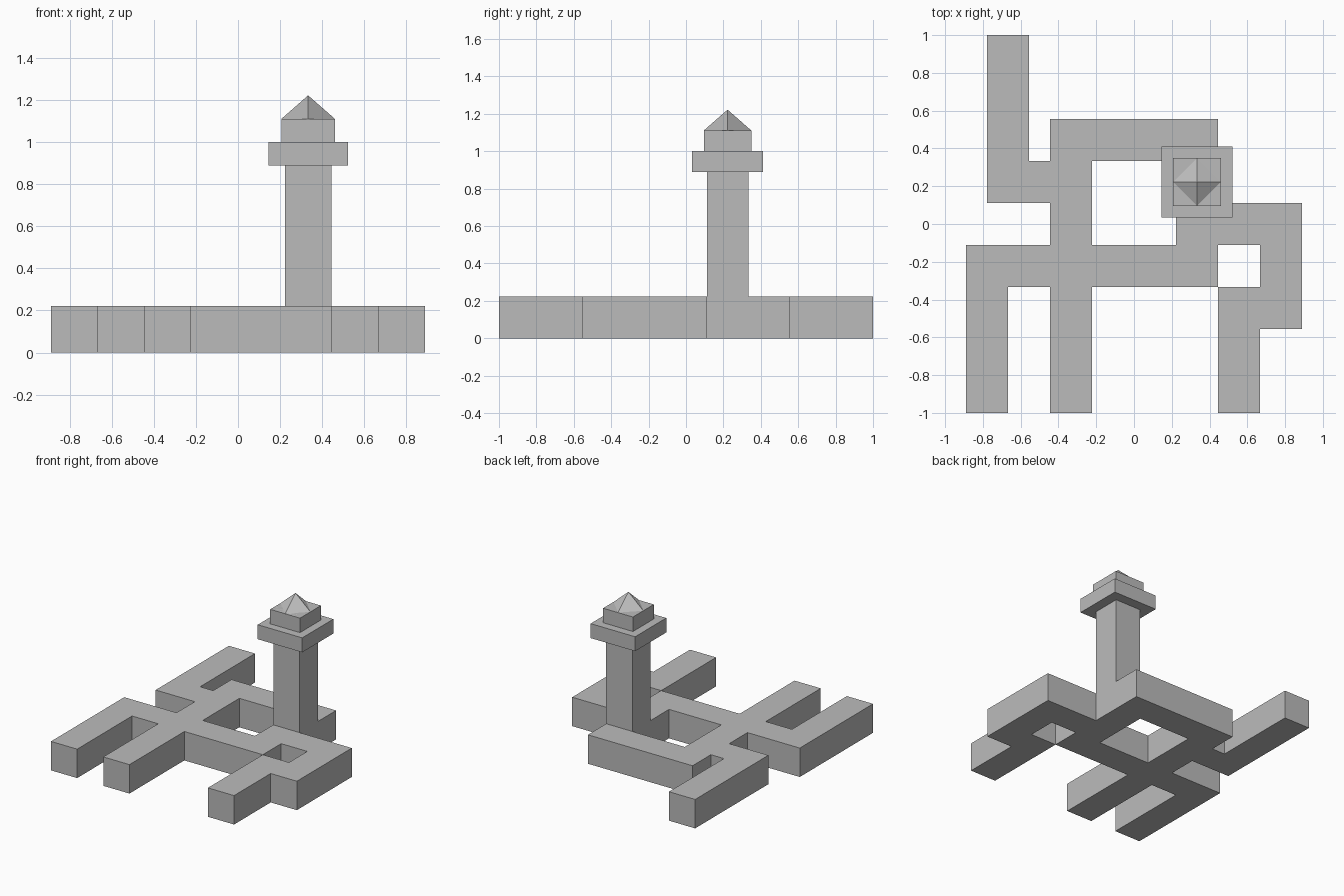
import bpy
import bmesh
from mathutils import Vector

if "Cube" in bpy.data.objects:
    bpy.data.objects.remove(bpy.data.objects["Cube"], do_unlink=True)

U = 2 / 9                       # width of one bar
TOWER = Vector((1.5 * U, U, 0))  # tower axis

grey = bpy.data.materials.new("plain grey")
grey.use_nodes = True
colour = (0.5, 0.5, 0.5, 1)
grey.diffuse_color = colour
grey.node_tree.nodes["Principled BSDF"].inputs["Base Color"].default_value = colour


def finish(name, bm):
    bmesh.ops.recalc_face_normals(bm, faces=bm.faces)
    mesh = bpy.data.meshes.new(name)
    bm.to_mesh(mesh)
    bm.free()
    mesh.materials.append(grey)
    obj = bpy.data.objects.new(name, mesh)
    bpy.context.collection.objects.link(obj)
    return obj


def tower_block(name, width, bottom, top):
    bm = bmesh.new()
    bmesh.ops.create_cube(bm, size=1)
    for v in bm.verts:
        v.co = Vector((v.co.x * width, v.co.y * width,
                       top if v.co.z > 0 else bottom)) + TOWER
    return finish(name, bm)


# Base: bars as (x min, x max, y min, y max) in bar widths
bars = [
    (-3.5, -2.5, 0.5, 4.5),    # back right arm
    (-3.5, -1, 0.5, 1.5),      # its link
    (-2, -1, -4.5, 2.5),       # long spine
    (-2, 2, 1.5, 2.5),         # back bar
    (1, 2, -1.5, 2.5),         # bar under the tower
    (-4, 2, -1.5, -0.5),       # cross bar
    (-4, -3, -4.5, -0.5),      # front right arm
    (1, 4, -0.5, 0.5),         # left loop
    (3, 4, -2.5, 0.5),
    (2, 4, -2.5, -1.5),
    (2, 3, -4.5, -1.5),        # front left arm
]
# Half-width cells covered by any bar become one joined slab
cells = set()
for x0, x1, y0, y1 in bars:
    for i in range(int(x0 * 2), int(x1 * 2)):
        for j in range(int(y0 * 2), int(y1 * 2)):
            cells.add((i, j))

bm = bmesh.new()
for i, j in sorted(cells):
    bm.faces.new([bm.verts.new(((i + a) * U / 2, (j + b) * U / 2, 0))
                  for a, b in ((0, 0), (1, 0), (1, 1), (0, 1))])
bmesh.ops.remove_doubles(bm, verts=bm.verts, dist=0.001)
raised = bmesh.ops.extrude_face_region(bm, geom=bm.faces[:], use_keep_orig=True)
bmesh.ops.translate(bm, vec=(0, 0, U),
                    verts=[g for g in raised["geom"] if isinstance(g, bmesh.types.BMVert)])
bmesh.ops.recalc_face_normals(bm, faces=bm.faces)
bmesh.ops.dissolve_limit(bm, angle_limit=0.02, verts=bm.verts, edges=bm.edges)
finish("base_bars", bm)

# Tower
tower_block("tower_shaft", U, U, 4 * U)
tower_block("tower_platform", 1.7 * U, 4 * U, 4.5 * U)
tower_block("tower_cap", 1.14 * U, 4.5 * U, 5 * U)

# Roof: four square panels meeting at a raised centre
bm = bmesh.new()
half = 0.57 * U
ring = [bm.verts.new(TOWER + Vector((x * half, y * half, 5 * U)))
        for x, y in ((1, 0), (1, 1), (0, 1), (-1, 1),
                     (-1, 0), (-1, -1), (0, -1), (1, -1))]
apex = bm.verts.new(TOWER + Vector((0, 0, 5.5 * U)))
for k in range(0, 8, 2):
    bm.faces.new((ring[k], ring[k + 1], ring[(k + 2) % 8], apex))
finish("tower_roof", bm)
